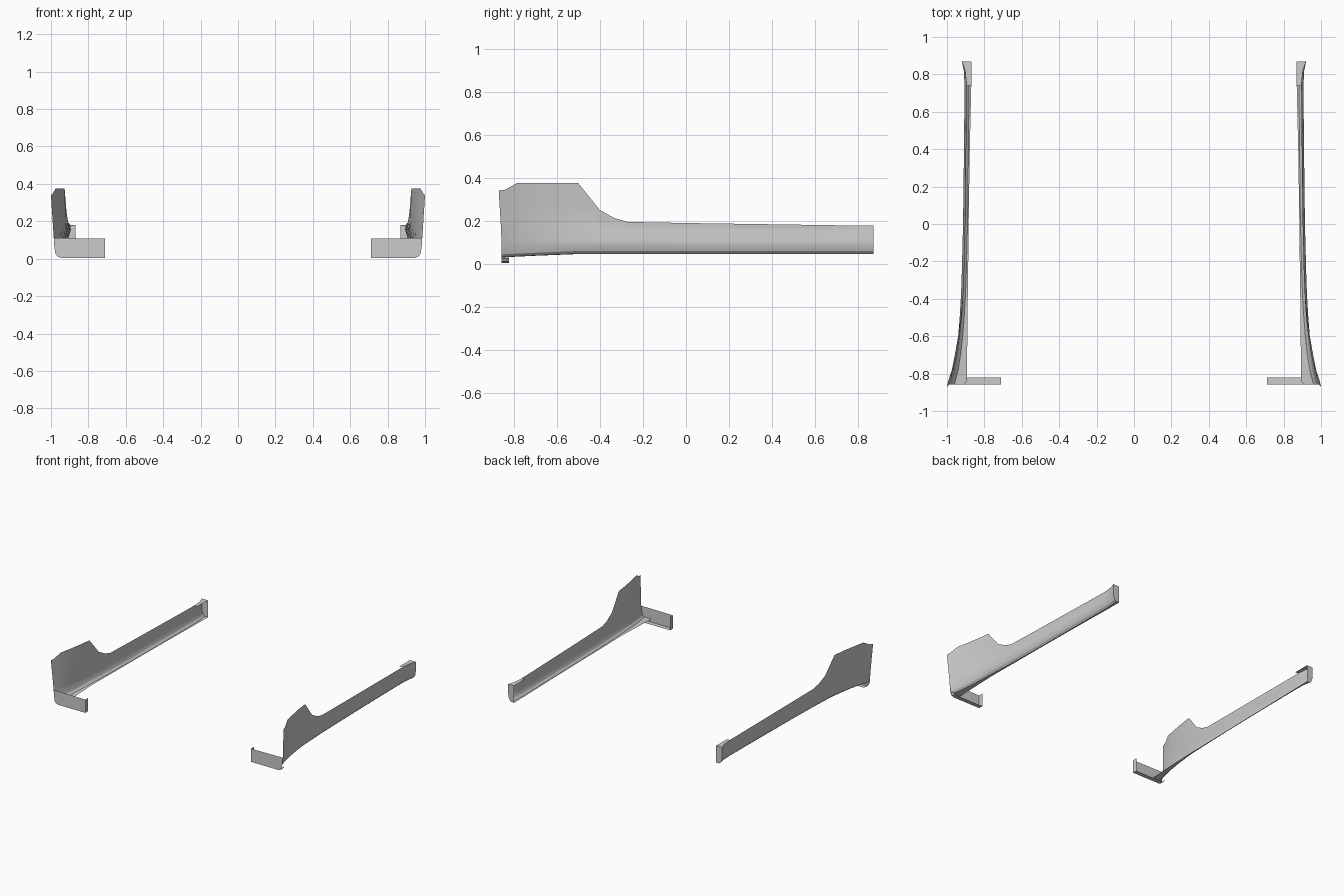
import bpy, bmesh

if "Cube" in bpy.data.objects:
    bpy.data.objects.remove(bpy.data.objects["Cube"])

def sheet(name, rows, caps=()):
    """Mirrored open shell lofted through equal-length rows of points."""
    bm = bmesh.new()
    grid = [[bm.verts.new(p) for p in r] for r in rows]
    for a, b in zip(grid, grid[1:]):
        for i in range(len(a) - 1):
            bm.faces.new((a[i], a[i + 1], b[i + 1], b[i]))
    for c in caps:
        bm.faces.new(grid[c])
    bmesh.ops.recalc_face_normals(bm, faces=bm.faces)
    me = bpy.data.meshes.new(name)
    bm.to_mesh(me)
    bm.free()
    ob = bpy.data.objects.new(name, me)
    bpy.context.collection.objects.link(ob)
    bpy.ops.object.select_all(action='DESELECT')
    ob.select_set(True)
    bpy.context.view_layer.objects.active = ob
    bpy.ops.object.shade_smooth_by_angle(angle=0.4)
    m = ob.modifiers.new("mirror", 'MIRROR')
    m.use_mirror_merge = False
    return ob

# Stations along the sill: y, outer x, top x, top z, bottom z, inner x
stations = [
    (-.857, .985, 1.0, .34, .030, .905),
    (-.84, .979, .993, .345, .031, .893),
    (-.785, .965, .975, .375, .034, .893),
    (-.70, .951, .958, .375, .038, .892),
    (-.60, .940, .940, .375, .042, .891),
    (-.50, .932, .927, .375, .046, .890),
    (-.40, .926, .917, .25, .046, .889),
    (-.33, .923, .911, .212, .046, .888),
    (-.27, .921, .908, .195, .046, .887),
    (0, .914, .904, .190, .046, .884),
    (.40, .909, .899, .184, .046, .878),
    (.74, .906, .895, .179, .046, .870),
    (.82, .910, .903, .178, .046, .869),
    (.87, .920, .920, .178, .046, .868),
]

rows = []
for n, (y, xo, xt, zt, zb, xi) in enumerate(stations):
    groove = min(max((y + .8) / .3, 0), 1) * min(max((.87 - y) / .1, 0), 1)
    zc = .163 - .008 * (y + .5)
    xc = xo + (xt - xo) * .25 * (1 - groove) - .012 * groove
    # top edge, fin middle, groove, ridge, rounded underside, inner lip
    sec = [(xt, zt), ((xt + xc) / 2, (zt + zc) / 2), (xc, zc), (xo, .11),
           (xo - .003, .08), (xo - .011, zb + .014), (xo - .024, zb + .001),
           (xi, zb)]
    lean = .06 if n == 0 else 0
    rows.append([(x, y - lean * max(z - .13, 0), z) for x, z in sec])
sheet("side_sill", rows)

# Closing plate at the rear and the short ledge on top of it
end = [(p[0], .87, p[2]) for p in rows[-1]] + [(.868, .87, .178)]
half = len(end) // 2
sheet("rear_end_plate", [end], caps=(0,))
sheet("rear_top_ledge", [[(.870, .74, .179), (.895, .74, .179)],
                         [(.869, .82, .178), (.903, .82, .178)],
                         [(.868, .87, .178), (.920, .87, .178)]])

# Front flap: shallow tray with rounded outer lower corner, open at the back
outline = [(.985, .11), (.982, .06), (.976, .028), (.965, .011), (.945, .005),
           (.712, .005), (.712, .108), (.985, .11)]
sheet("front_flap", [[(x, -.857, z) for x, z in outline[:-1]]], caps=(0,))
sheet("front_flap_rim", [[(x, y, z) for x, z in outline[2:7]]
                         for y in (-.857, -.822)])
